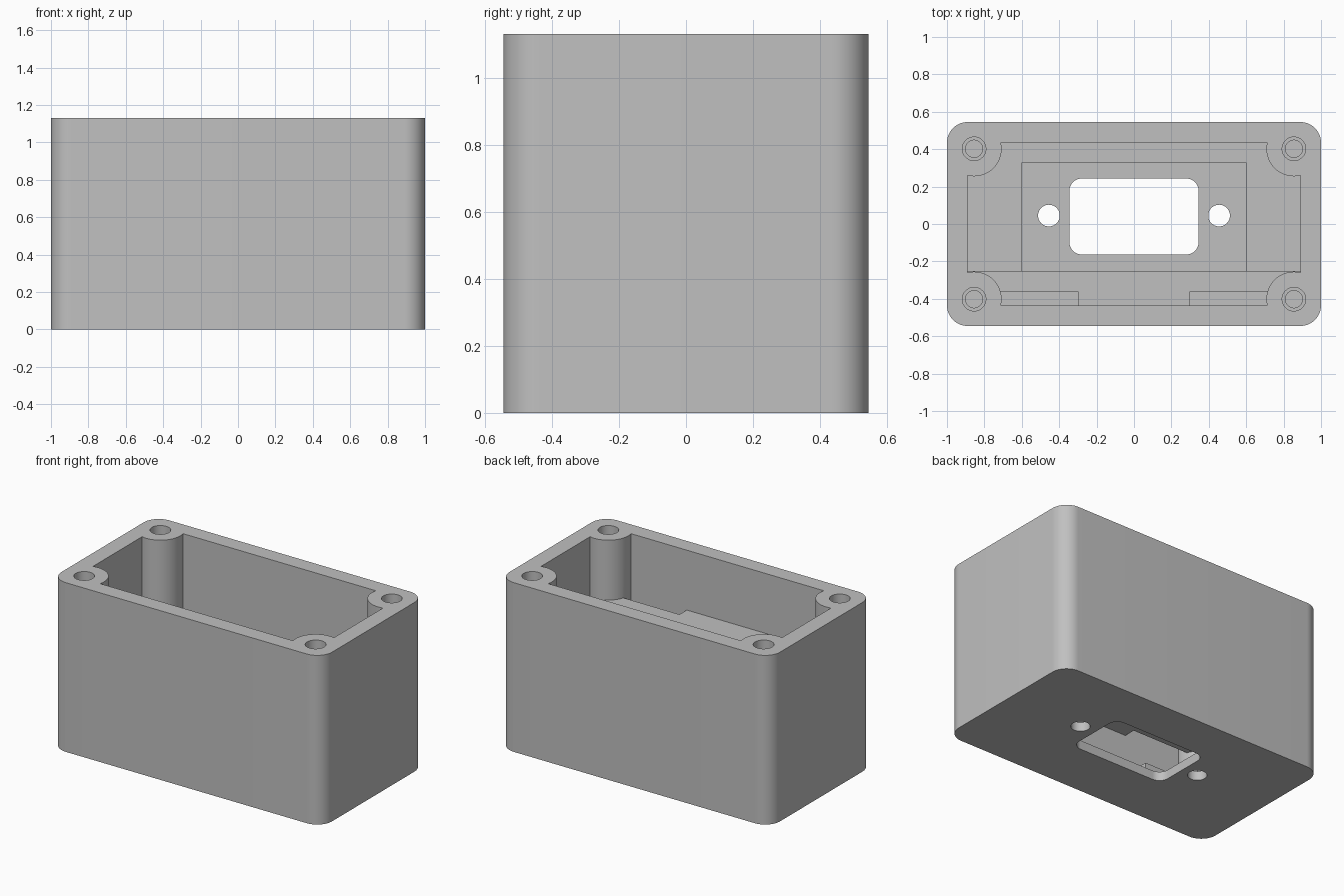
import bpy
import bmesh
import math

if "Cube" in bpy.data.objects:
    bpy.data.objects.remove(bpy.data.objects["Cube"], do_unlink=True)

WIDTH, DEPTH, HEIGHT = 2.0, 1.09, 1.13
FLOOR, PLATE = 0.16, 0.06            # floor top and thinned panel top
INNER_X, INNER_Y = 0.89, 0.437       # half sizes of the cavity
POST_X, POST_Y, POST_R = 0.855, 0.402, 0.147
PANEL_Y = 0.04                       # centre line of the connector panel

grey = bpy.data.materials.new("light grey plastic")
grey.use_nodes = True
GREY = (0.53, 0.53, 0.53, 1.0)
grey.diffuse_color = GREY
grey.node_tree.nodes["Principled BSDF"].inputs["Base Color"].default_value = GREY


def prism(name, outline, z0, z1):
    """Solid made by extruding a closed xy outline from z0 to z1."""
    bm = bmesh.new()
    face = bm.faces.new([bm.verts.new((x, y, z0)) for x, y in outline])
    extruded = bmesh.ops.extrude_face_region(bm, geom=[face])["geom"]
    top = [v for v in extruded if isinstance(v, bmesh.types.BMVert)]
    bmesh.ops.translate(bm, verts=top, vec=(0, 0, z1 - z0))
    bmesh.ops.recalc_face_normals(bm, faces=bm.faces)
    mesh = bpy.data.meshes.new(name)
    bm.to_mesh(mesh)
    bm.free()
    mesh.materials.append(grey)
    obj = bpy.data.objects.new(name, mesh)
    bpy.context.collection.objects.link(obj)
    return obj


def box(name, x0, x1, y0, y1, z0, z1):
    return prism(name, [(x0, y0), (x1, y0), (x1, y1), (x0, y1)], z0, z1)


def rounded_box(name, half_x, half_y, radius, cy, z0, z1, steps=14):
    outline = []
    for i, (sx, sy) in enumerate([(1, 1), (-1, 1), (-1, -1), (1, -1)]):
        for k in range(steps + 1):
            a = math.pi / 2 * (i + k / steps)
            outline.append((sx * (half_x - radius) + radius * math.cos(a),
                            cy + sy * (half_y - radius) + radius * math.sin(a)))
    return prism(name, outline, z0, z1)


def cylinder(name, x, y, radius, z0, z1, sides=64):
    ring = [2 * math.pi * i / sides for i in range(sides)]
    return prism(name, [(x + radius * math.cos(a), y + radius * math.sin(a))
                        for a in ring], z0, z1)


def cut(target, tool):
    """Subtract the tool from the target, then discard the tool."""
    tool.hide_render = True
    mod = target.modifiers.new("cut", "BOOLEAN")
    mod.operation = "DIFFERENCE"
    mod.solver = "EXACT"
    mod.object = tool
    bpy.context.view_layer.objects.active = target
    bpy.ops.object.modifier_apply(modifier=mod.name)
    bpy.data.objects.remove(tool, do_unlink=True)


corners = [(sx * POST_X, sy * POST_Y) for sx in (-1, 1) for sy in (-1, 1)]

# Outer rounded block
body = rounded_box("enclosure_body", WIDTH / 2, DEPTH / 2, 0.11, 0, 0, HEIGHT)

# Cross shelf along the front wall, with a slot on each side
shelf = box("shelf", -1.2, 1.2, -0.6, -0.25, 0.43, 0.73)
for s in (-1, 1):
    x0, x1 = sorted((s * 0.3, s * POST_X))
    cut(shelf, box("shelf_slot", x0, x1, -0.7, -0.36, 0.3, 0.9))

# Cavity, leaving the shelf and the four screw posts standing
cavity = box("cavity", -INNER_X, INNER_X, -INNER_Y, INNER_Y, FLOOR, HEIGHT + 0.2)
cut(cavity, shelf)
for x, y in corners:
    cut(cavity, cylinder("post", x, y, POST_R, 0, HEIGHT + 0.4))
cut(body, cavity)

# Thinned floor panel and the channel leading to the front wall
cut(body, box("panel_recess", -0.6, 0.6, -0.25, 0.33, PLATE, 0.3))
cut(body, box("floor_channel", -0.3, 0.3, -INNER_Y, -0.2, PLATE, 0.3))

# Connector opening and its two screw holes
cut(body, rounded_box("connector_opening", 0.345, 0.203, 0.065, PANEL_Y, -0.1, 0.3))
for s in (-1, 1):
    cut(body, cylinder("panel_screw_hole", s * 0.455, PANEL_Y + 0.005, 0.058, -0.1, 0.3))

# Stepped blind holes in the posts
for x, y in corners:
    cut(body, cylinder("insert_hole", x, y, 0.063, HEIGHT - 0.25, HEIGHT + 0.1))
    cut(body, cylinder("screw_hole", x, y, 0.046, HEIGHT - 0.5, HEIGHT - 0.2))

bpy.ops.object.select_all(action="DESELECT")
body.select_set(True)
bpy.context.view_layer.objects.active = body
bpy.ops.object.shade_smooth_by_angle(angle=math.radians(30))
